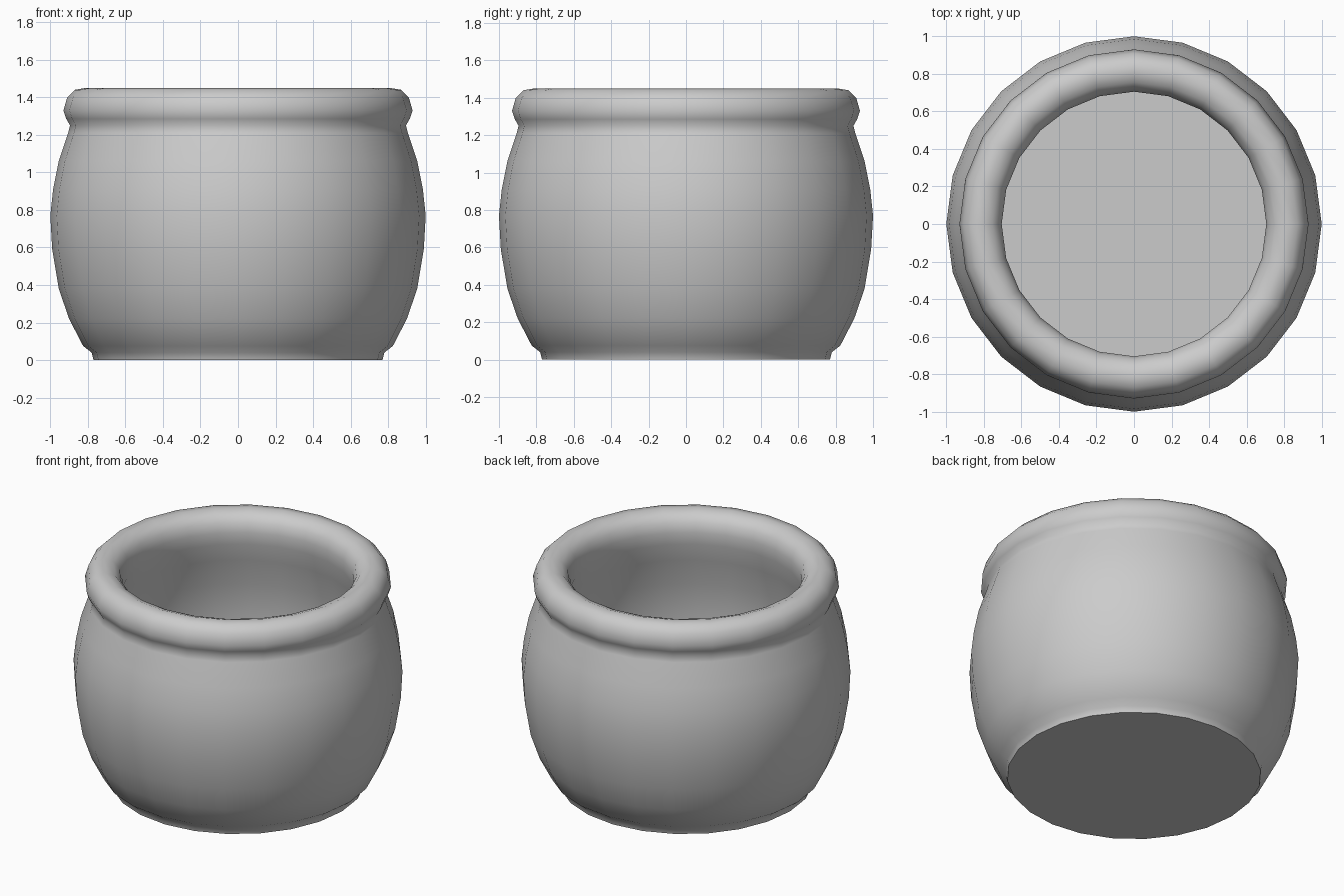
import bpy, bmesh, math

cube = bpy.data.objects.get("Cube")
if cube:
    bpy.data.objects.remove(cube, do_unlink=True)

SIDES = 24

clay = bpy.data.materials.new("plain_grey")
clay.use_nodes = True
GREY = (0.6, 0.6, 0.6, 1)
clay.diffuse_color = GREY
clay.node_tree.nodes["Principled BSDF"].inputs["Base Color"].default_value = GREY


def lathe(name, profile):
    """Spin an (r, z) profile; the two end rings are closed with flat discs."""
    bm = bmesh.new()
    rings = []
    for r, z in profile:
        ring = []
        for i in range(SIDES):
            a = math.tau * i / SIDES
            ring.append(bm.verts.new((r * math.cos(a), r * math.sin(a), z)))
        rings.append(ring)
    for low, high in zip(rings, rings[1:]):
        for i in range(SIDES):
            j = (i + 1) % SIDES
            bm.faces.new((low[i], low[j], high[j], high[i]))
    # Flat base underneath and flat floor inside
    bm.faces.new(rings[0][::-1])
    bm.faces.new(rings[-1])
    bmesh.ops.recalc_face_normals(bm, faces=bm.faces)
    mesh = bpy.data.meshes.new(name)
    bm.to_mesh(mesh)
    bm.free()
    mesh.materials.append(clay)
    obj = bpy.data.objects.new(name, mesh)
    bpy.context.collection.objects.link(obj)
    return obj


# Narrow foot and bulging belly
outside = [(0.77, 0), (0.78, 0.04), (0.825, 0.075), (0.9, 0.22), (0.955, 0.38),
           (0.99, 0.59), (1.0, 0.77), (0.985, 0.91), (0.955, 1.06), (0.905, 1.21)]
# Tight neck crease and rolled rim
rim = [(0.895, 1.25), (0.915, 1.285), (0.93, 1.33), (0.91, 1.4), (0.87, 1.44),
       (0.81, 1.45), (0.755, 1.43), (0.72, 1.39), (0.705, 1.33), (0.71, 1.25)]
# Hollow inside
inside = [(0.74, 1.13), (0.785, 0.95), (0.81, 0.75), (0.805, 0.55), (0.775, 0.32),
          (0.73, 0.16)]

pot = lathe("round_pot", outside + rim + inside)
bpy.ops.object.select_all(action="DESELECT")
pot.select_set(True)
bpy.context.view_layer.objects.active = pot
bpy.ops.object.shade_smooth_by_angle(angle=math.radians(65))
